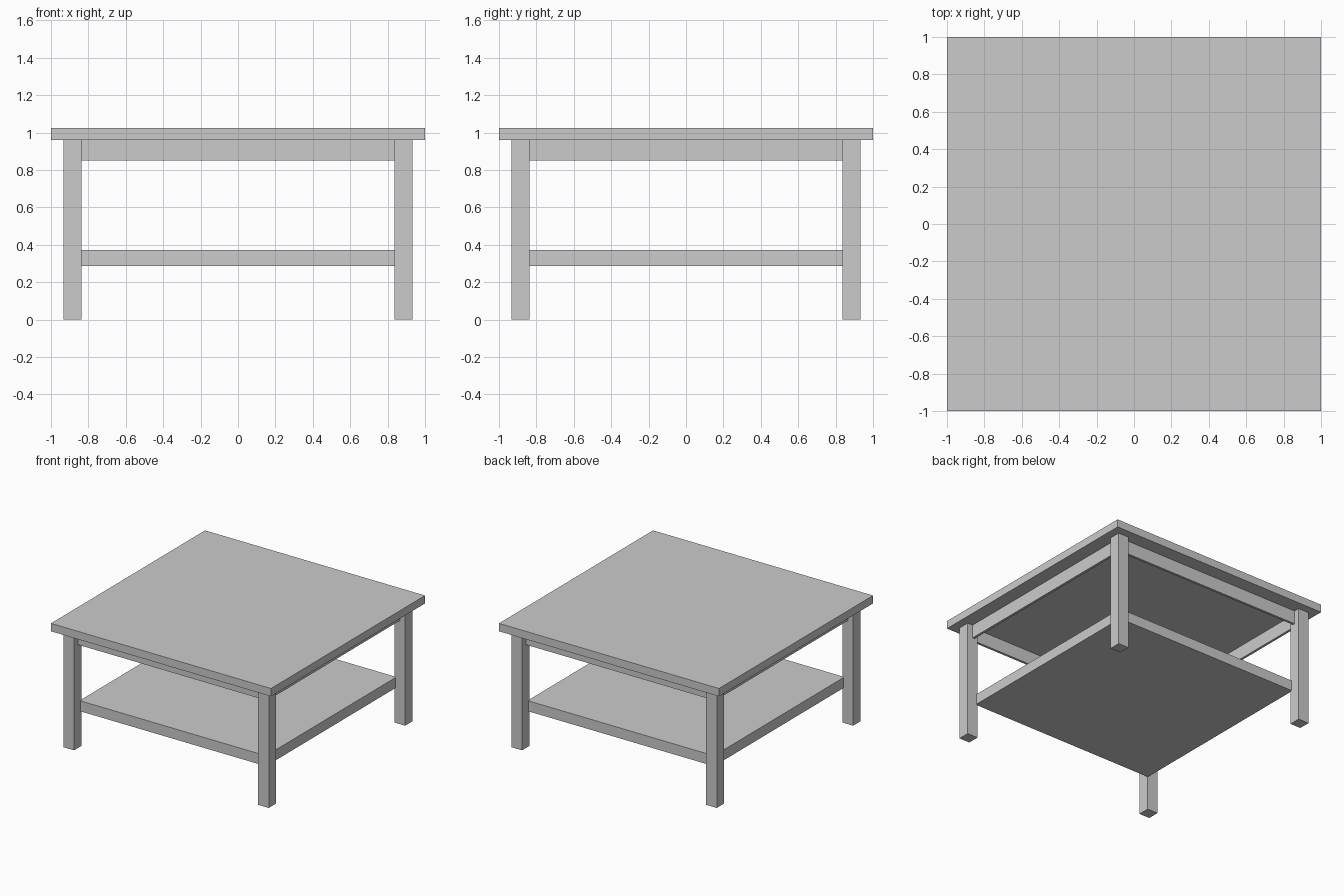
import bpy

if "Cube" in bpy.data.objects:
    bpy.data.objects.remove(bpy.data.objects["Cube"])


def box(name, lo, hi):
    """Axis-aligned box between two corners."""
    bpy.ops.mesh.primitive_cube_add(size=1, location=[(a + b) / 2 for a, b in zip(lo, hi)])
    ob = bpy.context.object
    ob.name = name
    ob.scale = [b - a for a, b in zip(lo, hi)]
    bpy.ops.object.transform_apply(location=False, rotation=False, scale=True)
    return ob


TOP_Z, UNDER_Z = 1.025, 0.96
LEG_IN, LEG_OUT = 0.837, 0.933
APRON_IN, APRON_OUT, APRON_Z = 0.865, 0.885, 0.85
SHELF = 0.847

# Table top and lower shelf
box("table_top", (-1, -1, UNDER_Z), (1, 1, TOP_Z))
box("shelf", (-SHELF, -SHELF, 0.287), (SHELF, SHELF, 0.373))

for s, side in ((-1, "front"), (1, "back")):
    # Legs
    for t, hand in ((-1, "left"), (1, "right")):
        x = sorted((t * LEG_IN, t * LEG_OUT))
        y = sorted((s * LEG_IN, s * LEG_OUT))
        box(f"{side}_{hand}_leg", (x[0], y[0], 0), (x[1], y[1], UNDER_Z))

    # Aprons between the legs
    a, b = sorted((s * APRON_IN, s * APRON_OUT))
    box(f"{side}_apron", (-LEG_IN, a, APRON_Z), (LEG_IN, b, UNDER_Z))
    hand = "left" if s < 0 else "right"
    box(f"{hand}_apron", (a, -LEG_IN, APRON_Z), (b, LEG_IN, UNDER_Z))
